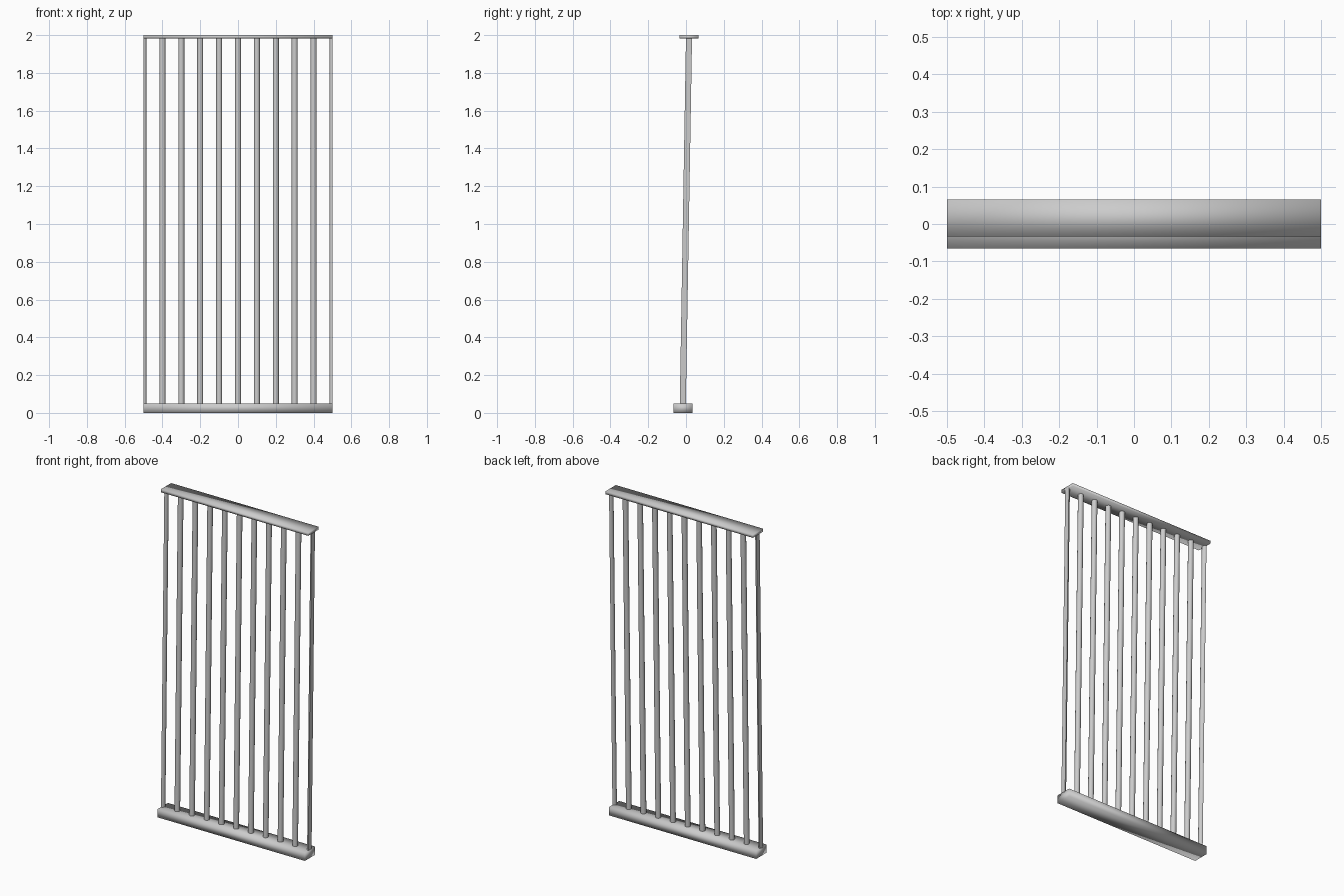
import bpy, bmesh
from mathutils import Vector, Matrix

cube = bpy.data.objects.get("Cube")
if cube:
    bpy.data.objects.remove(cube, do_unlink=True)

# Single metal colour
metal = bpy.data.materials.new("grey_metal")
metal.use_nodes = True
color = (0.6, 0.6, 0.6, 1)
metal.diffuse_color = color
metal.node_tree.nodes["Principled BSDF"].inputs["Base Color"].default_value = color


def finish(name, bm):
    bmesh.ops.recalc_face_normals(bm, faces=bm.faces)
    for face in bm.faces:
        face.smooth = True
    mesh = bpy.data.meshes.new(name)
    bm.to_mesh(mesh)
    bm.free()
    mesh.materials.append(metal)
    obj = bpy.data.objects.new(name, mesh)
    bpy.context.collection.objects.link(obj)
    return obj


def rail(name, y, z_low, z_high):
    bm = bmesh.new()
    size = Matrix.Diagonal((1.0, 0.1, z_high - z_low, 1))
    place = Matrix.Translation((0, y, (z_low + z_high) / 2))
    bmesh.ops.create_cube(bm, size=1, matrix=place @ size)
    return finish(name, bm)


def bar(name, x):
    # Round bar sheared backwards; outer bars are cut flush with the rail ends
    bm = bmesh.new()
    low, high = 0.045, 1.99
    bmesh.ops.create_cone(bm, cap_ends=True, segments=16, radius1=0.016,
                          radius2=0.016, depth=high - low,
                          matrix=Matrix.Translation((x, 0, (low + high) / 2)))
    for v in bm.verts:
        v.co.y += 0.016 if v.co.z > 1 else -0.017
    if abs(x) > 0.45:
        geom = bm.verts[:] + bm.edges[:] + bm.faces[:]
        side = 1 if x > 0 else -1
        cut = bmesh.ops.bisect_plane(bm, geom=geom, plane_co=Vector((side * 0.5, 0, 0)),
                                     plane_no=Vector((side, 0, 0)), clear_outer=True)
        edges = [e for e in cut["geom_cut"] if isinstance(e, bmesh.types.BMEdge)]
        bmesh.ops.holes_fill(bm, edges=edges)
    obj = finish(name, bm)
    # Keep the cut ends crisp
    bpy.ops.object.select_all(action="DESELECT")
    obj.select_set(True)
    bpy.context.view_layer.objects.active = obj
    bpy.ops.object.shade_smooth_by_angle(angle=0.9)


rail("bottom_rail", -0.016, 0, 0.05)
rail("top_rail", 0.016, 1.982, 2)
for i in range(11):
    bar(f"bar_{i + 1}", (i - 5) / 10)
